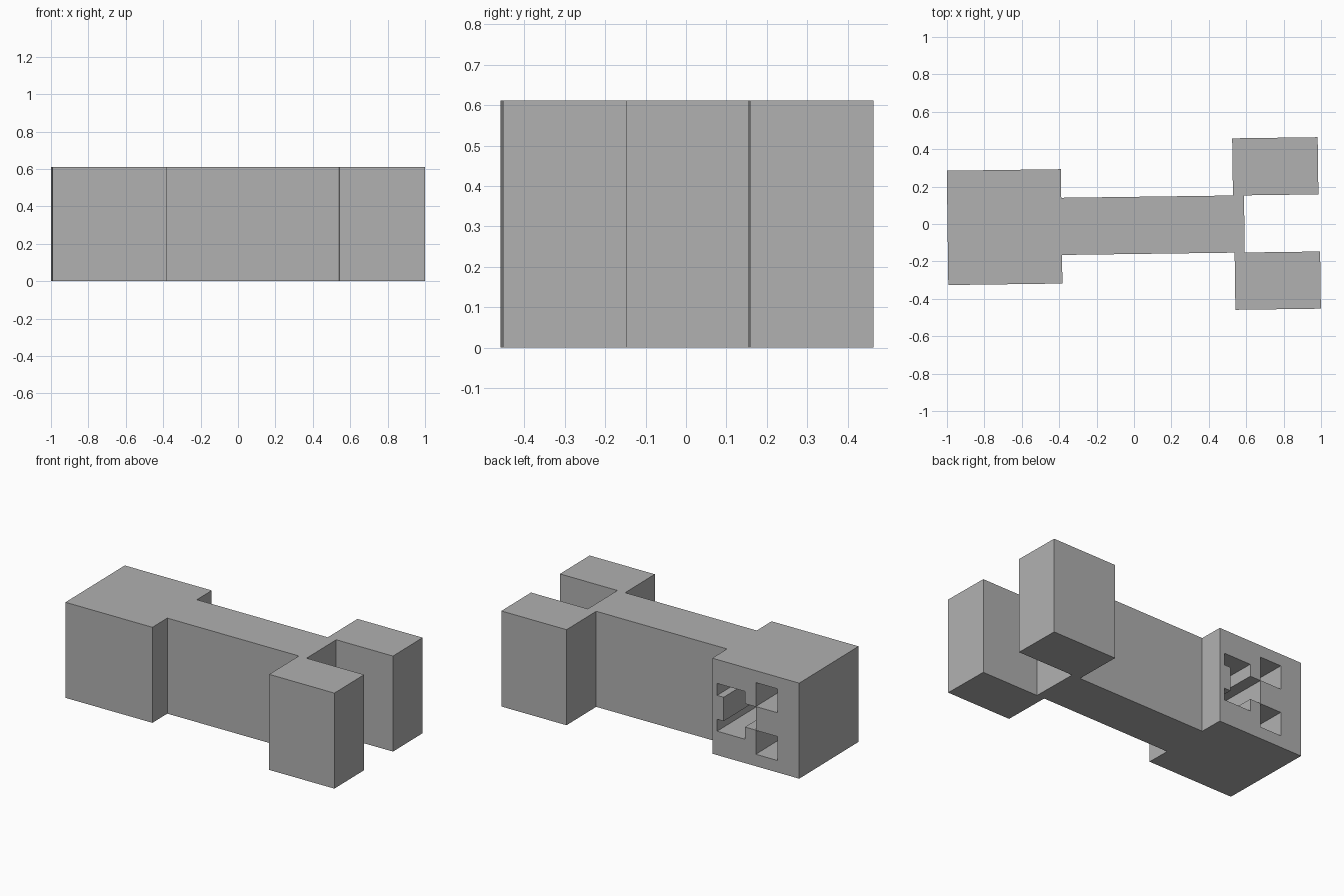
import bpy, bmesh
from mathutils import Matrix, Vector

cube = bpy.data.objects.get("Cube")
if cube:
    bpy.data.objects.remove(cube)

C = 0.0764            # one grid cell; the head is 8 cells wide
NECK = -0.387         # where the head meets the torso
MID = -0.0075         # centre line of the figure
FACE_DEPTH = 0.4

grey = bpy.data.materials.new("plain grey")
grey.use_nodes = True
colour = (0.44, 0.44, 0.44, 1)
grey.diffuse_color = colour
grey.node_tree.nodes["Principled BSDF"].inputs["Base Color"].default_value = colour


def prism(name, points, direction):
    """Extrude a flat outline along a direction."""
    bm = bmesh.new()
    face = bm.faces.new([bm.verts.new(p) for p in points])
    out = bmesh.ops.extrude_face_region(bm, geom=[face])
    moved = [g for g in out["geom"] if isinstance(g, bmesh.types.BMVert)]
    bmesh.ops.translate(bm, verts=moved, vec=Vector(direction))
    bmesh.ops.recalc_face_normals(bm, faces=bm.faces)
    mesh = bpy.data.meshes.new(name)
    bm.to_mesh(mesh)
    bm.free()
    mesh.materials.append(grey)
    obj = bpy.data.objects.new(name, mesh)
    bpy.context.collection.objects.link(obj)
    return obj


def half_outline(side, shift):
    """Head, torso and one leg on one side of the centre line."""
    pts = [(-0.997, 4), (NECK, 4), (NECK, 2), (0.531 + shift, 2), (0.531 + shift, 6),
           (0.988 + shift, 6), (0.988 + shift, 2), (0.59, 2)]
    return [(x, MID + side * w * C, 0) for x, w in pts]


# Head, torso and legs as one lying block figure
figure = prism("head_torso_and_legs",
               half_outline(1, 0) + half_outline(-1, 0.005)[::-1], (0, 0, 8 * C))

# Face openings on the back side, in cells from the neck and from the top
eyes = [[(4, v), (6, v), (6, v + 2), (4, v + 2)] for v in (1, 5)]
mouth_half = [(0.45, 3), (0.45, 2), (3, 2), (3, 3.02), (4, 3.02)]
mouth = mouth_half + [(u, 8 - v) for u, v in reversed(mouth_half)] + [(1.05, 5), (1.05, 3)]

cutters = []
for name, shape in zip(("upper_eye_cutter", "lower_eye_cutter", "mouth_cutter"), eyes + [mouth]):
    outer = MID + 4 * C + 0.05
    pts = [(NECK - u * C, outer, (8 - v) * C) for u, v in shape]
    cutter = prism(name, pts, (0, -FACE_DEPTH - 0.05, 0))
    cutter.hide_render = True
    cutters.append(cutter)
    mod = figure.modifiers.new(name, "BOOLEAN")
    mod.operation = "DIFFERENCE"
    mod.solver = "EXACT"
    mod.object = cutter

# Bake the cuts, drop the cutters and turn the figure slightly
bpy.context.view_layer.update()
deps = bpy.context.evaluated_depsgraph_get()
figure_mesh = bpy.data.meshes.new_from_object(figure.evaluated_get(deps))
figure.modifiers.clear()
figure.data = figure_mesh
for cutter in cutters:
    bpy.data.objects.remove(cutter)
figure_mesh.transform(Matrix.Rotation(0.0133, 4, "Z"))
